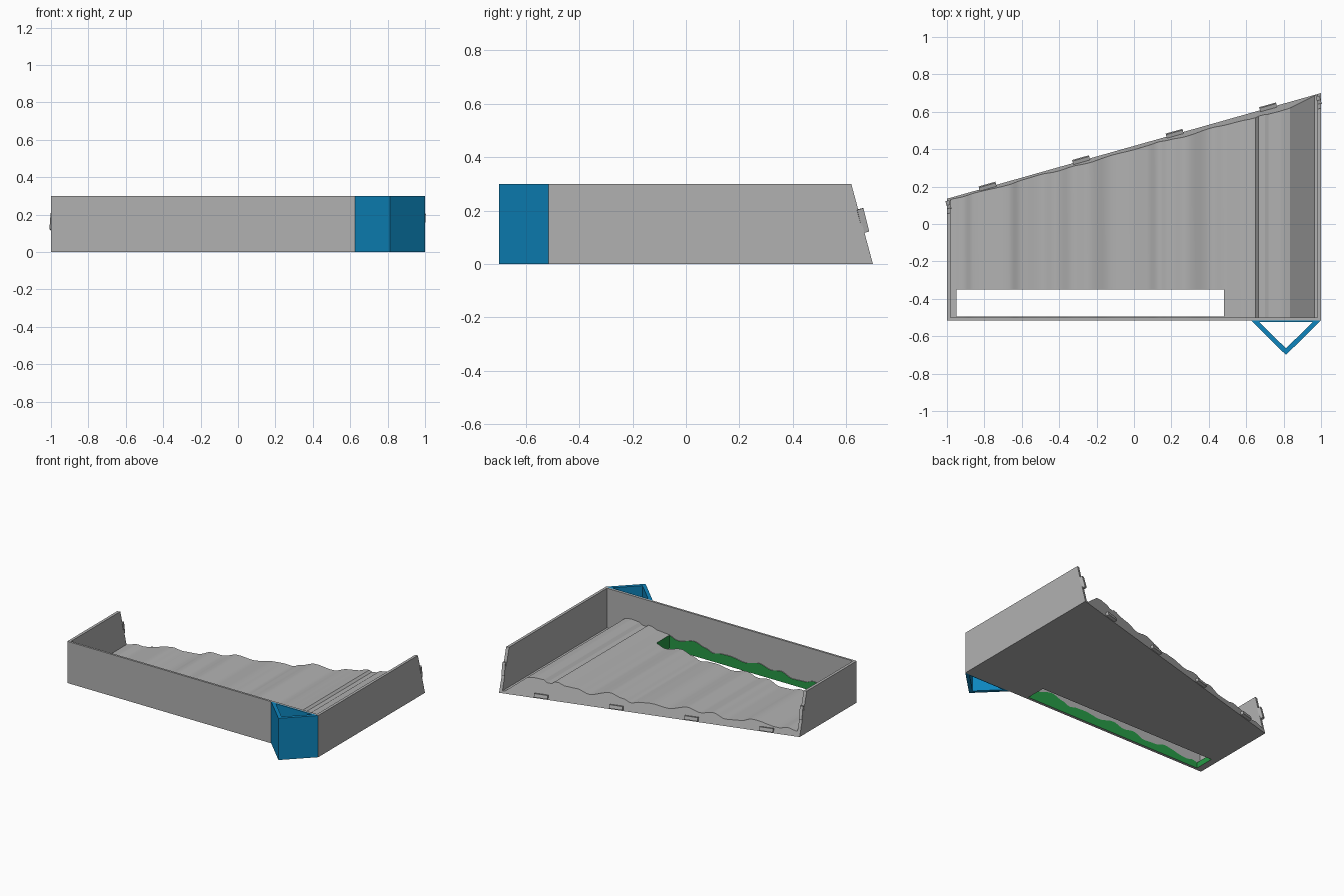
import bpy, bmesh, math
from mathutils import Vector

if "Cube" in bpy.data.objects:
    bpy.data.objects.remove(bpy.data.objects["Cube"])


def material(name, rgb):
    m = bpy.data.materials.new(name)
    m.diffuse_color = (*rgb, 1)
    m.use_nodes = True
    m.node_tree.nodes["Principled BSDF"].inputs["Base Color"].default_value = m.diffuse_color
    return m


GREY = material("grey", (0.44, 0.44, 0.44))
BLUE = material("blue", (0.004, 0.235, 0.51))
GREEN = material("green", (0.02, 0.32, 0.06))

# slanted, leaning rear plane: y = 0.4175 + 0.2825 x - 0.27 z
NORMAL = Vector((-0.2825, 1, 0.27)).normalized()


def rear(x, z):
    return Vector((x, 0.4175 + 0.2825 * x - 0.27 * z, z))


def prism(name, outline, axis, a, b, mat, cut=False):
    """Extrude a 2D outline along axis from a to b; optionally trim at the rear plane."""
    def place(p, t):
        return (p[0], t, p[1]) if axis == 'y' else (p[0], p[1], t)
    bm = bmesh.new()
    face = bm.faces.new([bm.verts.new(place(p, a)) for p in outline])
    ext = bmesh.ops.extrude_face_region(bm, geom=[face])
    verts = [v for v in ext['geom'] if isinstance(v, bmesh.types.BMVert)]
    move = (0, b - a, 0) if axis == 'y' else (0, 0, b - a)
    bmesh.ops.translate(bm, verts=verts, vec=move)
    if cut:
        geom = bm.verts[:] + bm.edges[:] + bm.faces[:]
        res = bmesh.ops.bisect_plane(bm, geom=geom, plane_co=rear(0, 0),
                                     plane_no=NORMAL, clear_outer=True)
        edges = [e for e in res['geom_cut'] if isinstance(e, bmesh.types.BMEdge)]
        bmesh.ops.contextual_create(bm, geom=edges)
    bmesh.ops.recalc_face_normals(bm, faces=bm.faces)
    return finish(name, bm, mat)


def finish(name, bm, mat):
    me = bpy.data.meshes.new(name)
    bm.to_mesh(me)
    bm.free()
    me.materials.append(mat)
    ob = bpy.data.objects.new(name, me)
    bpy.context.collection.objects.link(ob)
    return ob


def rect(x0, x1, y0, y1):
    return [(x0, y0), (x1, y0), (x1, y1), (x0, y1)]


def tab(name, x, z, width, height, depth=0.02):
    """Small locating lug standing on the rear plane."""
    u = Vector((1, 0.2825, 0)) * width / 2
    w = NORMAL.cross(Vector((1, 0.2825, 0)).normalized())
    w = (w if w.z > 0 else -w) * height / 2
    c = rear(x, z)
    bm = bmesh.new()
    bmesh.ops.create_cube(bm, size=2)
    for v in bm.verts:
        a, b, d = v.co
        v.co = c + a * u + b * w + NORMAL * (depth if d > 0 else -0.005)
    bmesh.ops.recalc_face_normals(bm, faces=bm.faces)
    return finish(name, bm, GREY)


# walls
prism("front_wall", rect(-1, 1, -0.515, -0.5), 'z', 0, 0.3, GREY)
for side, x0, x1 in (("left", -1, -0.98), ("right", 0.98, 1)):
    prism(side + "_wall", rect(x0, x1, -0.5, 1), 'z', 0, 0.3, GREY, cut=True)
    tab(side + "_wall_tab", (x0 + x1) / 2, 0.16, 0.02, 0.09)

# rippled floor: key heights across the width, eased between
keys = [(-0.98, 0.035), (-0.91, 0.05), (-0.86, 0.04), (-0.67, 0.07), (-0.6, 0.05),
        (-0.5, 0.045), (-0.41, 0.075), (-0.33, 0.062), (-0.24, 0.085), (-0.12, 0.06),
        (0.0, 0.075), (0.07, 0.072), (0.13, 0.06), (0.19, 0.08), (0.28, 0.105),
        (0.41, 0.075), (0.5, 0.1), (0.58, 0.105), (0.62, 0.12), (0.65, 0.122),
        (0.665, 0.108), (0.7, 0.11), (0.72, 0.125), (0.79, 0.13), (0.835, 0.122)]
top = []
for (xa, za), (xb, zb) in zip(keys, keys[1:]):
    n = 5 if xb - xa > 0.05 else 2
    for i in range(n):
        t = i / n
        top.append((xa + (xb - xa) * t, za + (zb - za) * (1 - math.cos(math.pi * t)) / 2))
top += [keys[-1], (0.965, 0.015), (0.98, 0.015)]
floor = prism("rippled_floor", [(-0.98, 0)] + top + [(0.98, 0)], 'y', -0.5, 1, GREY, cut=True)

# slot through the floor, with green sides
X0, X1, Y0, Y1 = -0.95, 0.48, -0.495, -0.35
cutter = prism("slot_cutter", rect(X0, X1, Y0, Y1), 'z', -0.1, 0.4, GREEN)
cutter.hide_render = True
mod = floor.modifiers.new("slot", 'BOOLEAN')
mod.operation = 'DIFFERENCE'
mod.solver = 'EXACT'
mod.object = cutter
deps = bpy.context.evaluated_depsgraph_get()
mesh = bpy.data.meshes.new_from_object(floor.evaluated_get(deps))
floor.modifiers.clear()
floor.data = mesh
bpy.data.objects.remove(cutter)
mesh.materials.clear()
mesh.materials.append(GREY)
mesh.materials.append(GREEN)
for p in mesh.polygons:
    c, n = p.center, p.normal
    on_x = abs(n.x) > 0.99 and min(abs(c.x - X0), abs(c.x - X1)) < 0.002
    on_y = abs(n.y) > 0.99 and min(abs(c.y - Y0), abs(c.y - Y1)) < 0.002
    p.material_index = 1 if on_x or on_y else 0
bpy.context.view_layer.objects.active = floor
floor.select_set(True)
bpy.ops.object.shade_smooth_by_angle(angle=math.radians(25))

# lugs along the rear edge of the floor
for i, x in enumerate((-0.78, -0.28, 0.22, 0.72)):
    tab(f"floor_tab_{i + 1}", x, 0.02, 0.09, 0.025)

# blue open-ended triangular tube on the front
cx, h, t = 0.8125, 0.1875, 0.035
prism("pocket_v", [(cx - h, -0.515), (cx, -0.7), (cx + h, -0.515), (cx + h - t, -0.515),
                   (cx, -0.7 + t), (cx - h + t, -0.515)], 'z', 0, 0.3, BLUE)
prism("pocket_back", rect(cx - h + t, cx + h - t, -0.523, -0.515), 'z', 0, 0.3, BLUE)
